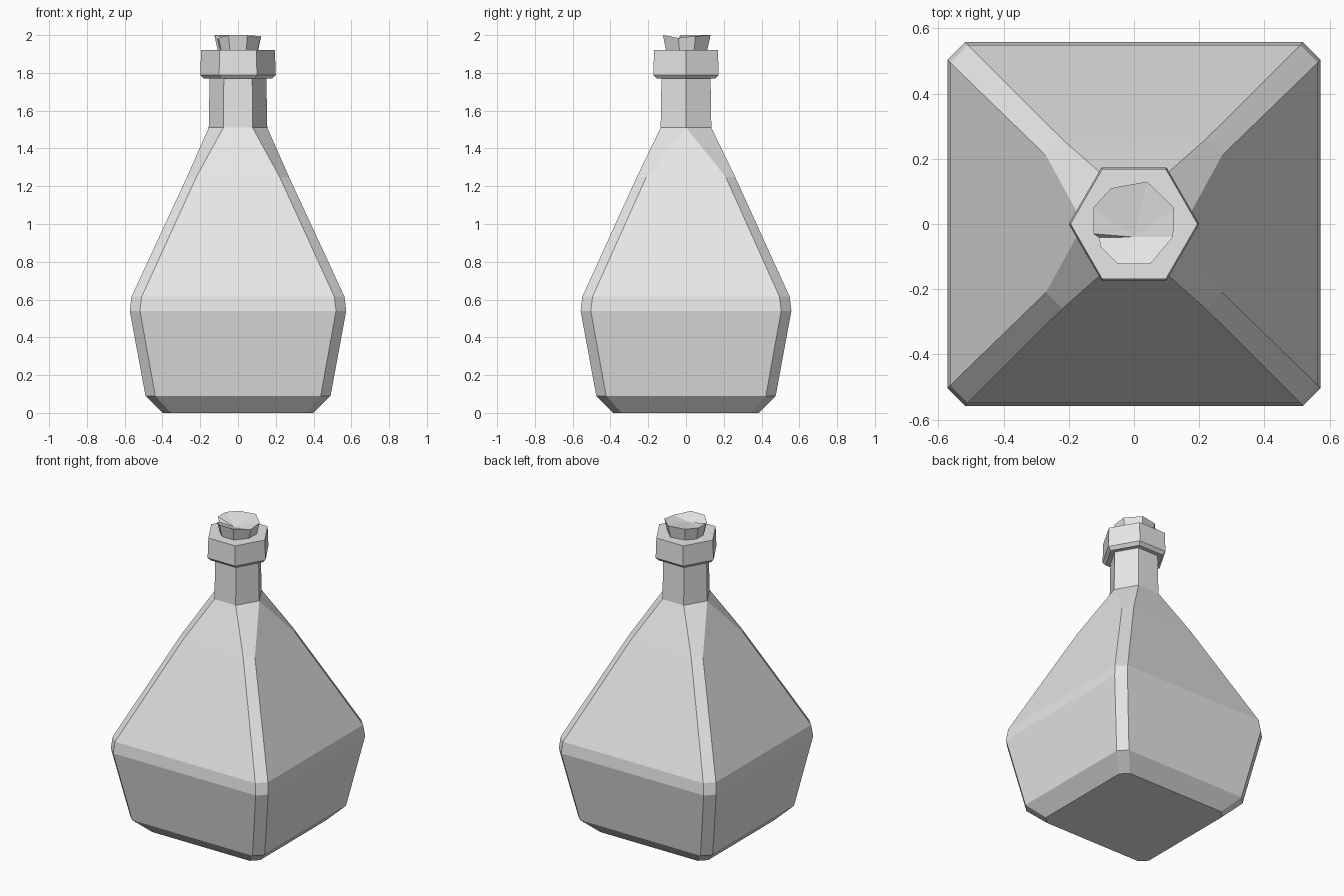
import bpy, bmesh, math

if "Cube" in bpy.data.objects:
    bpy.data.objects.remove(bpy.data.objects["Cube"], do_unlink=True)

grey = bpy.data.materials.new("plain grey")
grey.use_nodes = True
grey.diffuse_color = (0.8, 0.8, 0.8, 1)
grey.node_tree.nodes["Principled BSDF"].inputs["Base Color"].default_value = (0.8, 0.8, 0.8, 1)


def loft(name, rings, tip=None):
    """Skin equal-length rings from bottom to top; close with a cap or a fan."""
    bm = bmesh.new()
    rows = [[bm.verts.new(p) for p in ring] for ring in rings]
    n = len(rows[0])
    for low, high in zip(rows, rows[1:]):
        for i in range(n):
            j = (i + 1) % n
            bm.faces.new((low[i], low[j], high[j], high[i]))
    bm.faces.new(rows[0][::-1])
    if tip:
        centre = bm.verts.new(tip)
        for i in range(n):
            bm.faces.new((rows[-1][i], rows[-1][(i + 1) % n], centre))
    else:
        bm.faces.new(rows[-1])
    bmesh.ops.remove_doubles(bm, verts=bm.verts, dist=0.0005)
    bmesh.ops.recalc_face_normals(bm, faces=bm.faces)
    mesh = bpy.data.meshes.new(name)
    bm.to_mesh(mesh)
    bm.free()
    mesh.materials.append(grey)
    obj = bpy.data.objects.new(name, mesh)
    bpy.context.collection.objects.link(obj)
    return obj


def chamfered(hx, hy, cut, z):
    """Rectangle with cut corners, anticlockwise."""
    ax, ay = hx - cut, hy - cut
    return [(hx, -ay, z), (hx, ay, z), (ax, hy, z), (-ax, hy, z),
            (-hx, ay, z), (-hx, -ay, z), (-ax, -hy, z), (ax, -hy, z)]


def hexagon(r, z):
    """Six-sided ring whose side points are doubled to match the body."""
    x, y = r / 2, r * math.sqrt(3) / 2
    return [(r, 0, z), (r, 0, z), (x, y, z), (-x, y, z),
            (-r, 0, z), (-r, 0, z), (-x, -y, z), (x, -y, z)]


# Flask body blending into the hexagonal neck
body = [chamfered(*p) for p in (
    (0.40, 0.385, 0.045, 0), (0.49, 0.475, 0.052, 0.09),
    (0.573, 0.558, 0.054, 0.54), (0.564, 0.549, 0.054, 0.615),
    (0.27, 0.26, 0.05, 1.25))]
loft("flask_body", body + [hexagon(0.155, 1.51), hexagon(0.15, 1.78)])

# Collar around the mouth
loft("neck_collar", [hexagon(0.18, 1.77), hexagon(0.2, 1.79), hexagon(0.195, 1.92)])

# Roughly cut stopper with a dished, notched top
rim = [(0.12, -0.04, 1.985), (0.123, 0.05, 1.995), (0.04, 0.13, 2), (-0.07, 0.11, 2),
       (-0.125, 0.05, 2), (-0.125, -0.03, 2), (-0.107, -0.042, 1.975),
       (-0.103, -0.07, 1.985), (-0.05, -0.122, 2), (0.05, -0.122, 2)]
base = [(x * 0.83, y * 0.83, 1.9) for x, y, z in rim]
loft("stopper", [base, rim], tip=(0, -0.04, 1.97))
